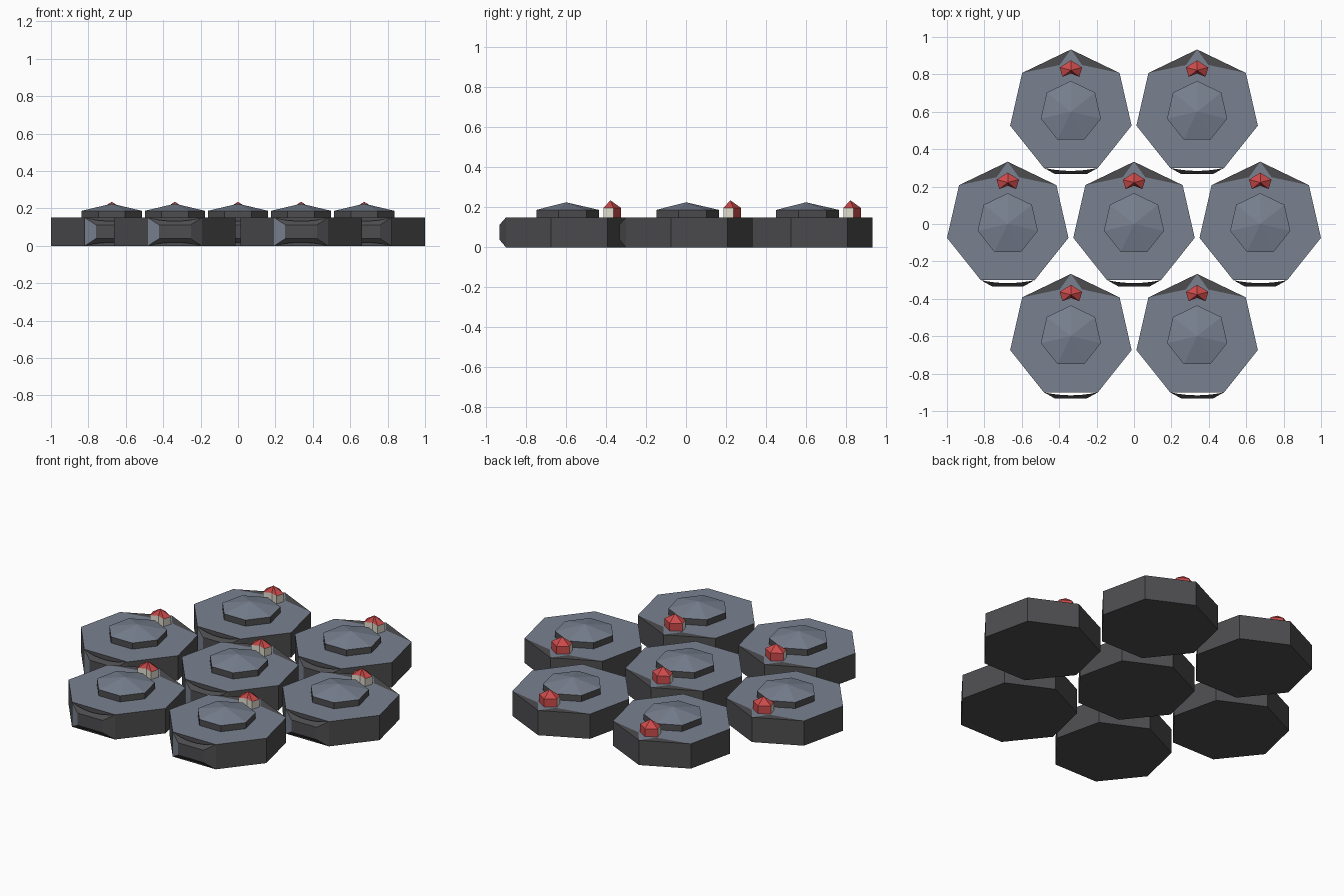
import bpy, bmesh, math

if "Cube" in bpy.data.objects:
    bpy.data.objects.remove(bpy.data.objects["Cube"])


def material(name, rgb):
    m = bpy.data.materials.new(name)
    m.diffuse_color = (*rgb, 1)
    m.use_nodes = True
    m.node_tree.nodes["Principled BSDF"].inputs["Base Color"].default_value = m.diffuse_color
    return m


BLUE = material("blue grey", (0.19, 0.22, 0.28))
DARK = material("dark grey", (0.075, 0.075, 0.08))
RED = material("red", (0.60, 0.07, 0.07))
CREAM = material("cream", (0.74, 0.71, 0.61))


def heptagon(r, z):
    return [(r * math.cos(math.pi / 2 + i * math.tau / 7),
             r * math.sin(math.pi / 2 + i * math.tau / 7), z) for i in range(7)]


def make_mesh(name, points, faces, mats, recalc=True):
    """faces: list of (vertex indices, material index)"""
    bm = bmesh.new()
    vs = [bm.verts.new(p) for p in points]
    for idx, mat in faces:
        bm.faces.new([vs[i] for i in idx]).material_index = mat
    if recalc:
        bmesh.ops.recalc_face_normals(bm, faces=bm.faces)
    me = bpy.data.meshes.new(name)
    bm.to_mesh(me)
    bm.free()
    for m in mats:
        me.materials.append(m)
    return me


def walls(n, mat):
    return [((i, (i + 1) % n, n + (i + 1) % n, n + i), mat(i)) for i in range(n)]


# heptagonal platform with two dark panels at the back of its top
H = 0.15
points = heptagon(0.333, 0) + heptagon(0.333, H) + [(-0.06, 0.25, H), (0.06, 0.25, H)]
faces = walls(7, lambda i: 1) + [
    (tuple(range(7)), 1),
    ((7, 8, 14), 1), ((13, 7, 15), 1),
    ((7, 14, 15), 0),
    ((14, 8, 9, 10, 11, 12, 13, 15), 0)]
platform = make_mesh("platform", points, faces, [BLUE, DARK])

# raised disc with a shallow pointed top
points = heptagon(0.165, H) + heptagon(0.165, 0.187) + [(0, 0, 0.225)]
faces = walls(7, lambda i: 1) + [(tuple(range(7)), 1)]
faces += [((7 + i, 7 + (i + 1) % 7, 14), 0) for i in range(7)]
raised_disc = make_mesh("raised_disc", points, faces, [BLUE, DARK])

# small hut: notched front, pale front walls, red back walls and roof
plan = [(0, 0.275), (-0.06, 0.237), (-0.045, 0.187), (0, 0.205), (0.045, 0.187), (0.06, 0.237)]
points = [(x, y, z) for z in (H, 0.197) for x, y in plan] + [(0, 0.222, 0.235)]
faces = walls(6, lambda i: 1 if 1 <= i <= 4 else 0) + [(tuple(range(6)), 1)]
faces += [((6 + i, 6 + (i + 1) % 6, 12), 0) for i in range(6)]
hut = make_mesh("hut", points, faces, [RED, CREAM])

# bowed front bumper, narrowing toward its middle
N = 8
points = []
for i in range(N + 1):
    u = -1 + 2 * i / N
    f = 1 - u * u
    points += [(0.144 * u, -0.3 - 0.016 * f, H - 0.018 * f),
               (0.085 * u, -0.333, 0.112),
               (0.085 * u, -0.333, 0.038),
               (0.144 * u, -0.3 - 0.016 * f, 0.018 * f)]
faces = [((4 * i + k, 4 * i + k + 1, 4 * i + k + 5, 4 * i + k + 4), 1)
         for i in range(N) for k in range(3)]
faces += [((3, 2, 1, 0), 0), (tuple(4 * N + k for k in range(4)), 1)]
bumper = make_mesh("front_bumper", points, faces, [BLUE, DARK], recalc=False)

# seven stations in a hexagonal cluster
centres = [(0, 0), (-0.675, 0), (0.675, 0)]
centres += [(sx * 0.3375, sy * 0.6) for sx in (-1, 1) for sy in (-1, 1)]
for x, y in centres:
    for me in (platform, raised_disc, hut, bumper):
        ob = bpy.data.objects.new(me.name, me)
        ob.location = (x, y, 0)
        bpy.context.collection.objects.link(ob)
